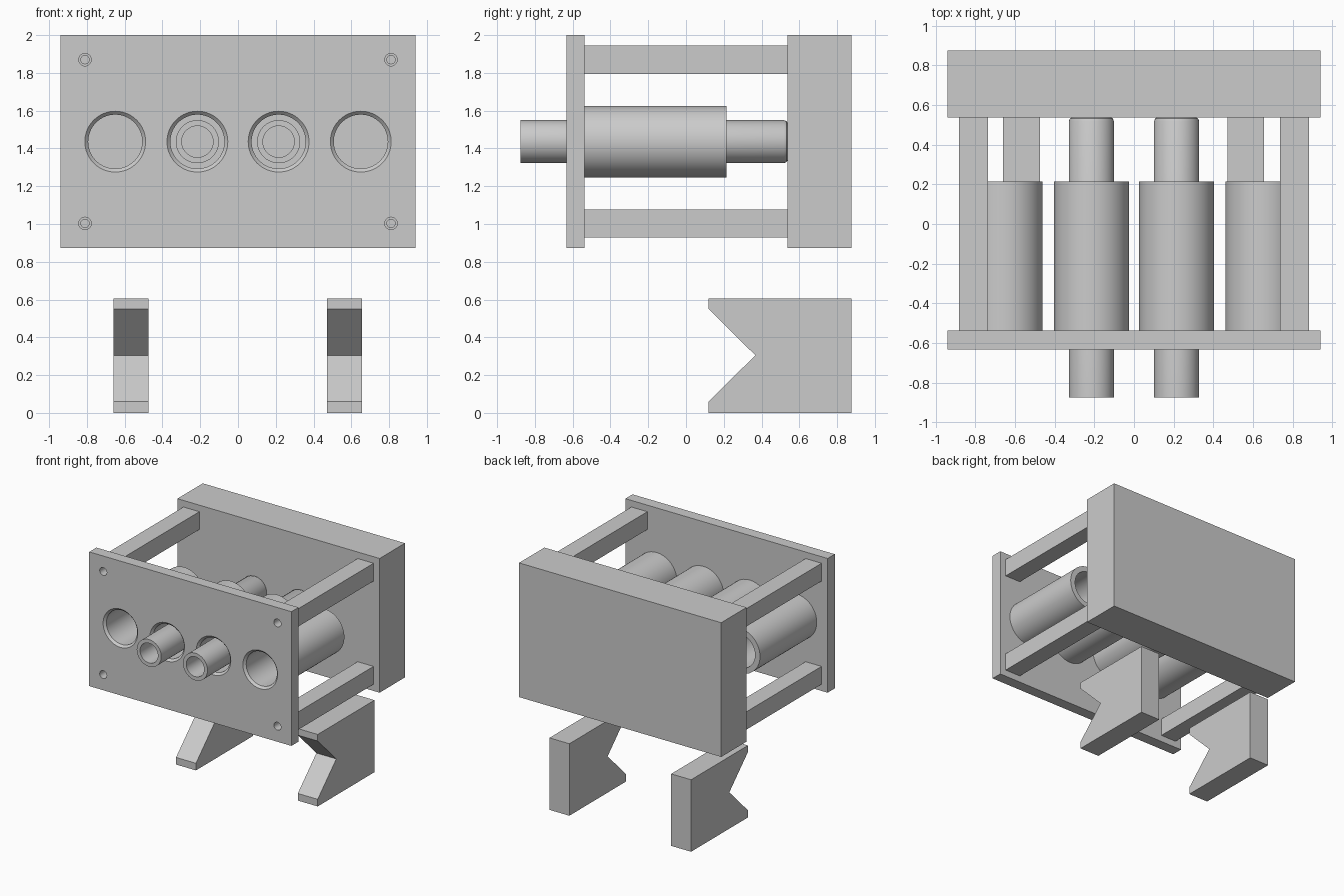
import bpy, bmesh, math

if "Cube" in bpy.data.objects:
    bpy.data.objects.remove(bpy.data.objects["Cube"])

AXIS_Z = 1.436
TUBE_X = (-0.65, -0.215, 0.215, 0.65)
BAR_X, BAR_Z = 0.81, (1.87, 1.003)


def finish(name, bm, smooth=False):
    bmesh.ops.remove_doubles(bm, verts=bm.verts, dist=1e-5)
    bmesh.ops.recalc_face_normals(bm, faces=bm.faces)
    me = bpy.data.meshes.new(name)
    bm.to_mesh(me)
    bm.free()
    ob = bpy.data.objects.new(name, me)
    bpy.context.collection.objects.link(ob)
    if smooth:
        activate(ob)
        bpy.ops.object.shade_smooth_by_angle(angle=math.radians(30))
    return ob


def activate(ob):
    bpy.ops.object.select_all(action='DESELECT')
    ob.select_set(True)
    bpy.context.view_layer.objects.active = ob


def extrude(name, pts, vec):
    bm = bmesh.new()
    face = bm.faces.new([bm.verts.new(p) for p in pts])
    geo = bmesh.ops.extrude_face_region(bm, geom=[face])['geom']
    bmesh.ops.translate(bm, vec=vec, verts=[v for v in geo if isinstance(v, bmesh.types.BMVert)])
    if face.is_valid and not any(f is face for f in bm.faces):
        bm.faces.new(face.verts)
    bmesh.ops.holes_fill(bm, edges=bm.edges)
    return finish(name, bm)


def box(name, x0, x1, y0, y1, z0, z1):
    return extrude(name, [(x0, y0, z0), (x1, y0, z0), (x1, y0, z1), (x0, y0, z1)], (0, y1 - y0, 0))


def lathe(bm, profile, x, z, n=64):
    """Revolve a closed (radius, y) profile about a y-parallel axis."""
    rings = []
    for r, y in profile:
        if r == 0:
            rings.append([bm.verts.new((x, y, z))] * n)
        else:
            rings.append([bm.verts.new((x + r * math.cos(2 * math.pi * i / n), y,
                                        z + r * math.sin(2 * math.pi * i / n))) for i in range(n)])
    for a, b in zip(rings, rings[1:] + rings[:1]):
        for i in range(n):
            j = (i + 1) % n
            vs = list(dict.fromkeys((a[i], a[j], b[j], b[i])))
            if len(vs) > 2:
                bm.faces.new(vs)


def cut(ob, cutter):
    mod = ob.modifiers.new("holes", 'BOOLEAN')
    mod.operation, mod.solver, mod.object = 'DIFFERENCE', 'EXACT', cutter
    activate(ob)
    bpy.ops.object.modifier_apply(modifier=mod.name)
    bpy.data.objects.remove(cutter)
    activate(ob)
    bpy.ops.object.shade_smooth_by_angle(angle=math.radians(30))


# back block and front plate
box("back_block", -0.94, 0.94, 0.538, 0.875, 0.872, 2.0)
plate = box("front_plate", -0.94, 0.94, -0.633, -0.538, 0.872, 2.0)

# chamfered main holes and bolt holes in the front plate
bm = bmesh.new()
for x in TUBE_X:
    lathe(bm, [(0, -0.65), (0.178, -0.65), (0.143, -0.615), (0.143, -0.5), (0, -0.5)], x, AXIS_Z)
for x in (-BAR_X, BAR_X):
    for z in BAR_Z:
        lathe(bm, [(0, -0.65), (0.033, -0.65), (0.033, -0.5), (0, -0.5)], x, z, 32)
cut(plate, finish("plate_cutter", bm))

# spacer bars with a screw bore in the front end
for sx in (-1, 1):
    for z in BAR_Z:
        x = sx * BAR_X
        bar = box("spacer_bar", x - 0.074, x + 0.074, -0.538, 0.538, z - 0.075, z + 0.075)
        bm = bmesh.new()
        lathe(bm, [(0, -0.6), (0.022, -0.6), (0.022, -0.38), (0, -0.38)], x, z, 32)
        cut(bar, finish("bar_cutter", bm))

# open sleeves behind the four holes
for x in TUBE_X:
    bm = bmesh.new()
    lathe(bm, [(0.143, -0.538), (0.189, -0.538), (0.189, 0.215), (0.143, 0.215)], x, AXIS_Z)
    finish("sleeve", bm, True)

# hollow rods through the two middle sleeves, rounded at the back
for x in TUBE_X[1:3]:
    bm = bmesh.new()
    lathe(bm, [(0.083, -0.875), (0.114, -0.875), (0.114, 0.518), (0.108, 0.532),
               (0.098, 0.538), (0.083, 0.538)], x, AXIS_Z)
    finish("rod", bm, True)

# notched feet
foot = [(0.12, 0), (0.875, 0), (0.875, 0.605), (0.12, 0.605), (0.12, 0.55), (0.367, 0.305), (0.12, 0.06)]
for x in (-0.66, 0.472):
    extrude("notched_foot", [(x, y, z) for y, z in foot], (0.185, 0, 0))
